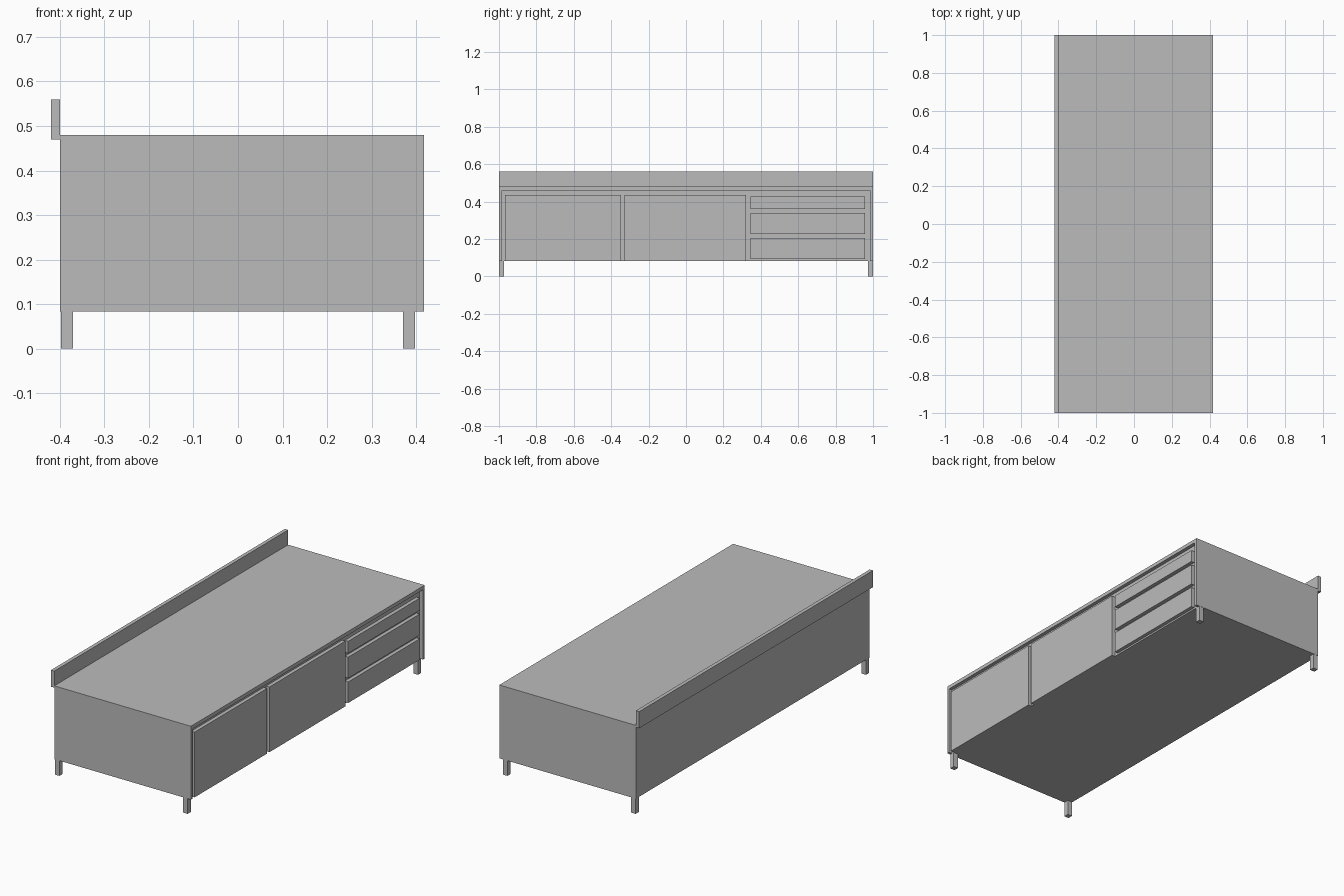
import bpy

cube = bpy.data.objects.get("Cube")
if cube:
    bpy.data.objects.remove(cube, do_unlink=True)

steel = bpy.data.materials.new("brushed_steel_grey")
steel.use_nodes = True
grey = (0.5, 0.5, 0.5, 1)
steel.diffuse_color = grey
steel.node_tree.nodes["Principled BSDF"].inputs["Base Color"].default_value = grey


def box(name, x, y, z):
    """Axis-aligned box from (min, max) ranges."""
    bpy.ops.mesh.primitive_cube_add(size=1)
    ob = bpy.context.object
    ob.name = name
    ob.location = [(a + b) / 2 for a, b in (x, y, z)]
    ob.scale = [b - a for a, b in (x, y, z)]
    bpy.ops.object.transform_apply(location=True, rotation=False, scale=True)
    ob.data.materials.append(steel)
    return ob


BACK, FACE, FRONT = -0.40, 0.398, 0.418
BASE, TOP, LIP = 0.083, 0.48, 0.46
INNER = 0.985

# Cabinet body, with the worktop and end panels standing proud of its face
box("carcass", (BACK, FACE), (-INNER, INNER), (BASE, LIP))
box("worktop", (BACK, FRONT), (-1, 1), (LIP, TOP))
for side, name in ((-1, "front"), (1, "rear")):
    box(name + "_end_panel", (BACK, FRONT), sorted((side * INNER, side)), (BASE, LIP))

# Upstand along the back edge
box("splashback", (BACK - 0.02, BACK), (-1, 1), (0.47, 0.56))

# Two doors
for i, span in enumerate(((-0.968, -0.348), (-0.328, 0.322))):
    box(f"door_{i + 1}", (FACE, FRONT), span, (BASE, 0.436))

# Stack of three drawers
for i, height in enumerate(((0.092, 0.206), (0.226, 0.34), (0.36, 0.426))):
    box(f"drawer_{i + 1}", (FACE, FRONT), (0.346, 0.958), height)

# Four square legs at the corners
for sx in (-1, 1):
    for sy in (-1, 1):
        box("leg", sorted((sx * 0.37, sx * FACE)), sorted((sy * 0.972, sy * 0.999)), (0, BASE))
